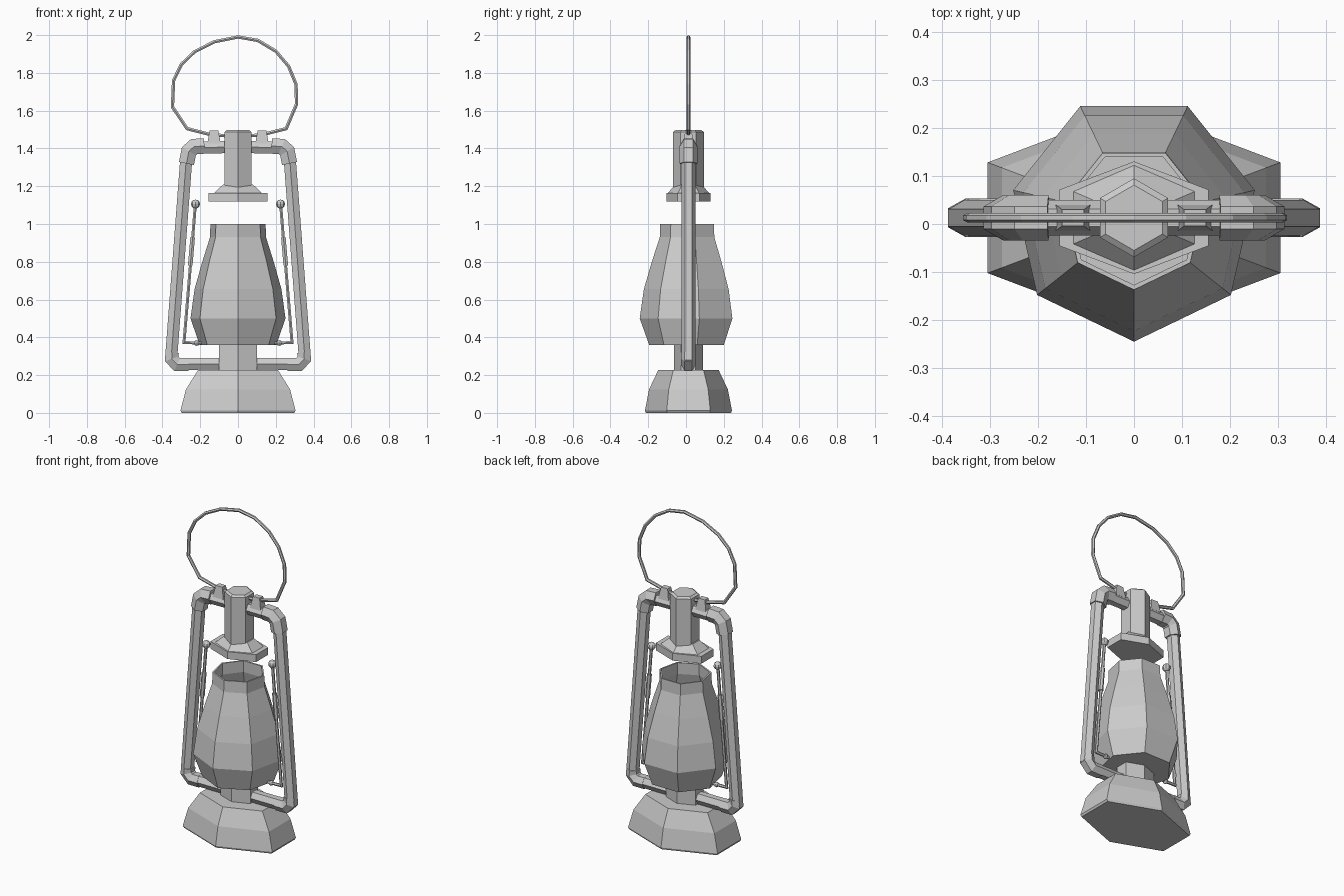
import bpy, bmesh
from math import sin, cos, pi
from mathutils import Vector

cube = bpy.data.objects.get("Cube")
if cube:
    bpy.data.objects.remove(cube, do_unlink=True)

YC = 0.013      # depth of the lantern's middle plane
SQUASH = 0.655  # oval flattening of the hexagonal body parts

metal = bpy.data.materials.new("grey_metal")
metal.use_nodes = True
GREY = (0.6, 0.6, 0.6, 1)
metal.diffuse_color = GREY
metal.node_tree.nodes["Principled BSDF"].inputs["Base Color"].default_value = GREY


def finish(name, bm):
    bmesh.ops.recalc_face_normals(bm, faces=bm.faces)
    mesh = bpy.data.meshes.new(name)
    bm.to_mesh(mesh)
    bm.free()
    mesh.materials.append(metal)
    obj = bpy.data.objects.new(name, mesh)
    bpy.context.collection.objects.link(obj)
    return obj


def skin(name, rings):
    """Join rings of points into a closed tube with capped ends."""
    bm = bmesh.new()
    loops = [[bm.verts.new(p) for p in ring] for ring in rings]
    n = len(loops[0])
    for a, b in zip(loops, loops[1:]):
        for i in range(n):
            j = (i + 1) % n
            bm.faces.new((a[i], a[j], b[j], b[i]))
    bm.faces.new(loops[0])
    bm.faces.new(loops[-1])
    return finish(name, bm)


def turned(name, sides, profile, squash=1.0):
    """Stack polygon rings of (radius, height), a corner facing the front."""
    angles = [-pi / 2 + 2 * pi * i / sides for i in range(sides)]
    return skin(name, [[(r * cos(a), YC + r * sin(a) * squash, z) for a in angles]
                       for r, z in profile])


def tube(name, path, radius, sides=6):
    """Sweep a polygon along an upright (x, z) path with mitred bends."""
    pts = [Vector(p) for p in path]
    rings = []
    for i, p in enumerate(pts):
        d0 = (p - pts[i - 1]).normalized() if i else (pts[1] - p).normalized()
        d1 = (pts[i + 1] - p).normalized() if i < len(pts) - 1 else d0
        d = (d0 + d1).normalized()
        side = Vector((-d.y, d.x)) / max(d.dot(d0), 0.5)
        ring = []
        for k in range(sides):
            a = 2 * pi * k / sides
            q = p + side * sin(a) * radius
            ring.append((q.x, YC + cos(a) * radius, q.y))
        rings.append(ring)
    return skin(name, rings)


def ball(name, x, z, radius):
    bm = bmesh.new()
    bmesh.ops.create_uvsphere(bm, u_segments=8, v_segments=6, radius=radius)
    bmesh.ops.translate(bm, verts=bm.verts, vec=(x, YC, z))
    return finish(name, bm)


# Body: fuel tank, burner stem and chimney cap
turned("tank", 6, [(0.344, 0), (0.352, 0.012), (0.318, 0.125), (0.245, 0.226)], SQUASH)
turned("burner_stem", 6, [(0.117, 0.22), (0.117, 0.37)], SQUASH)
turned("cap_brim", 6, [(0.179, 1.12), (0.179, 1.165)], SQUASH)
turned("cap_cone", 6, [(0.148, 1.163), (0.09, 1.21)], 0.75)
turned("cap_column", 6, [(0.082, 1.19), (0.082, 1.487), (0.068, 1.497)])

# Chimney: seven-sided, open at the top with a thin wall
outer = [(0.208, 0.36), (0.258, 0.5), (0.236, 0.655), (0.194, 0.8), (0.152, 0.93), (0.15, 1.0)]
inner = [(r - 0.01, z) for r, z in reversed(outer[1:])] + [(0.195, 0.37)]
turned("chimney", 7, outer + inner)

# Parts that repeat on each side
for label, s in (("left", 1), ("right", -1)):
    def flip(path):
        return [(s * x, z) for x, z in path]

    tube(label + "_frame", flip([(0.05, 0.258), (0.325, 0.258), (0.354, 0.29),
                                 (0.275, 1.33), (0.258, 1.38), (0.23, 1.405), (0.05, 1.407)]), 0.037)
    tube(label + "_top_sleeve", flip([(0.273, 1.32), (0.26, 1.385), (0.232, 1.41),
                                      (0.178, 1.413)]), 0.047)
    tube(label + "_bottom_sleeve", flip([(0.262, 0.256), (0.322, 0.256), (0.351, 0.286),
                                         (0.348, 0.32)]), 0.04)

    # Tapered lug that carries the handle
    bm = bmesh.new()
    bmesh.ops.create_cube(bm, size=1)
    for v in bm.verts:
        taper = 0.75 if v.co.z > 0 else 1.2
        v.co = (s * 0.127 + v.co.x * 0.06 * taper, YC + v.co.y * 0.045 * taper,
                1.46 + v.co.z * 0.07)
    finish(label + "_lug", bm)

    # Lifting wire with knob, grip and pivot
    tube(label + "_wire", flip([(0.226, 1.1), (0.252, 0.78), (0.286, 0.372), (0.18, 0.37)]), 0.009)
    tube(label + "_wire_grip", flip([(0.24, 0.93), (0.253, 0.78)]), 0.014)
    ball(label + "_wire_knob", s * 0.225, 1.105, 0.024)
    ball(label + "_wire_pivot", s * 0.218, 0.37, 0.015)

# Carrying handle: a slightly uneven bent wire
tube("handle", [(-0.06, 1.467), (-0.14, 1.472), (-0.27, 1.505), (-0.347, 1.62), (-0.341, 1.76),
                (-0.30, 1.845), (-0.23, 1.912), (-0.125, 1.965), (0, 1.99), (0.105, 1.972),
                (0.2, 1.915), (0.268, 1.835), (0.307, 1.74), (0.31, 1.635), (0.255, 1.505),
                (0.125, 1.472), (0.06, 1.467)], 0.01)
